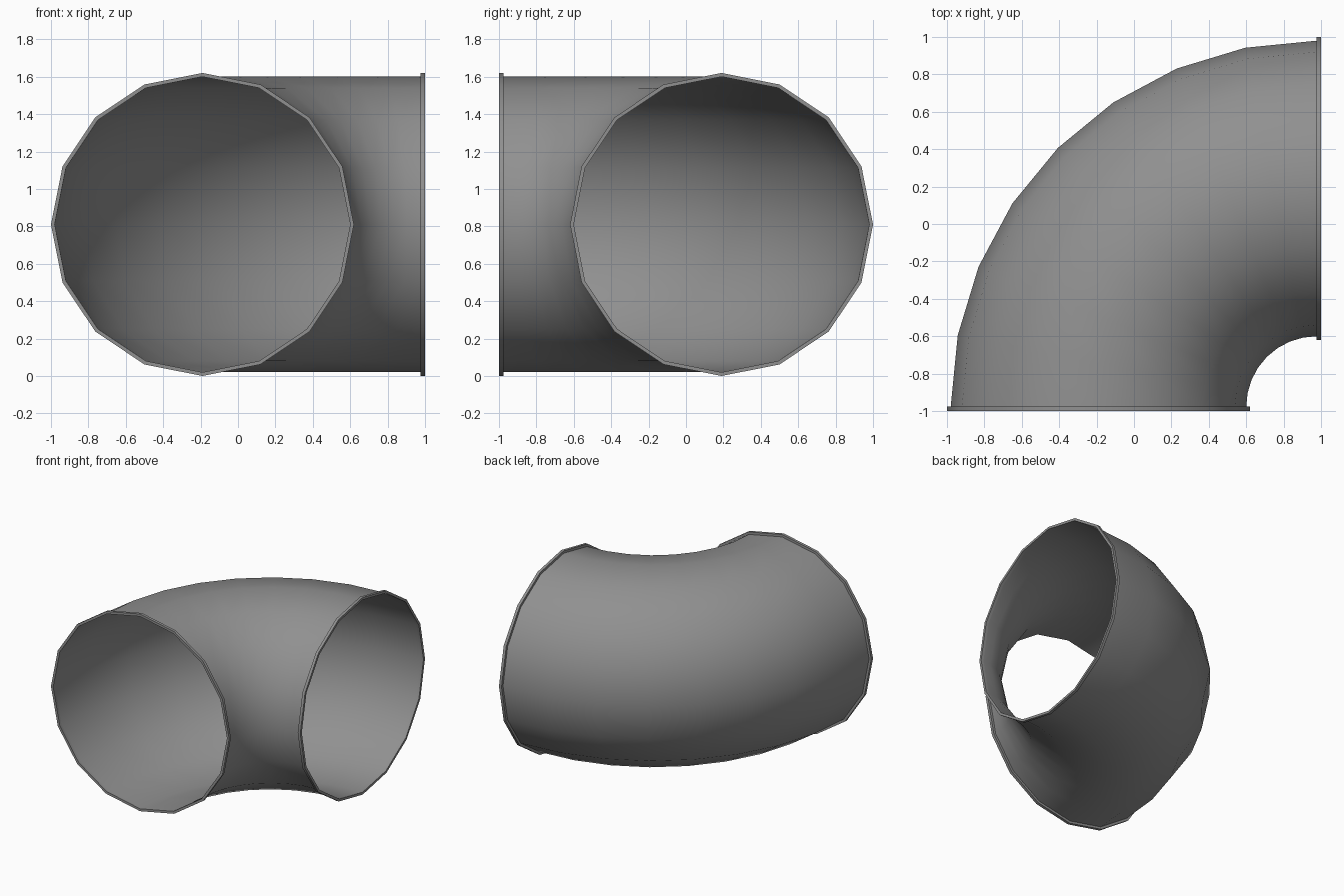
import bpy, bmesh
from math import pi, sin, cos
from mathutils import Vector, Matrix

if "Cube" in bpy.data.objects:
    bpy.data.objects.remove(bpy.data.objects["Cube"])

SIDES, BEND_STEPS = 16, 8
R_PIPE, R_FLANGE, THICK = 0.79, 0.81, 0.023
AXIS_X, AXIS_Z = -0.19, 0.81
EDGE = 1 - THICK                      # bend starts behind each flange

metal = bpy.data.materials.new("dark_grey")
metal.diffuse_color = (0.28, 0.28, 0.28, 1)
metal.use_nodes = True
metal.node_tree.nodes["Principled BSDF"].inputs["Base Color"].default_value = metal.diffuse_color


def finish(bm, name):
    mesh = bpy.data.meshes.new(name)
    bm.to_mesh(mesh)
    bm.free()
    mesh.materials.append(metal)
    ob = bpy.data.objects.new(name, mesh)
    bpy.context.collection.objects.link(ob)
    bpy.ops.object.select_all(action='DESELECT')
    ob.select_set(True)
    bpy.context.view_layer.objects.active = ob
    bpy.ops.object.shade_smooth_by_angle(angle=pi / 5)
    return ob


def ring(bm, r, y):
    return [bm.verts.new((AXIS_X + r * cos(2 * pi * i / SIDES), y,
                          AXIS_Z + r * sin(2 * pi * i / SIDES))) for i in range(SIDES)]


def bridge(bm, a, b):
    for i in range(SIDES):
        j = (i + 1) % SIDES
        bm.faces.new((a[i], a[j], b[j], b[i]))


# curved pipe: open circle swept a quarter turn
bm = bmesh.new()
pivot = Vector((EDGE, -EDGE, 0))
rings = []
for k in range(BEND_STEPS + 1):
    loop = ring(bm, R_PIPE, -EDGE)
    rot = Matrix.Rotation(-pi / 2 * k / BEND_STEPS, 3, 'Z')
    bmesh.ops.rotate(bm, verts=loop, cent=pivot, matrix=rot)
    rings.append(loop)
for a, b in zip(rings, rings[1:]):
    bridge(bm, a, b)
pipe = finish(bm, "elbow_pipe")
# outward normals on the open shell
if sum((p.center - Vector((AXIS_X, p.center.y, AXIS_Z))).dot(p.normal)
       for p in pipe.data.polygons if p.center.y < -0.7 and p.center.x < 0.3) < 0:
    pipe.data.flip_normals()

# thin rim at each open end; the right one mirrors the front across the diagonal
for name, mirrored in (("front_flange", False), ("right_flange", True)):
    bm = bmesh.new()
    loops = [ring(bm, r, y) for r, y in ((R_PIPE, -1), (R_FLANGE, -1),
                                         (R_FLANGE, -EDGE), (R_PIPE, -EDGE))]
    for a, b in zip(loops, loops[1:] + loops[:1]):
        bridge(bm, a, b)
    if mirrored:
        for v in bm.verts:
            v.co.x, v.co.y = -v.co.y, -v.co.x
    bmesh.ops.recalc_face_normals(bm, faces=bm.faces)
    finish(bm, name)
